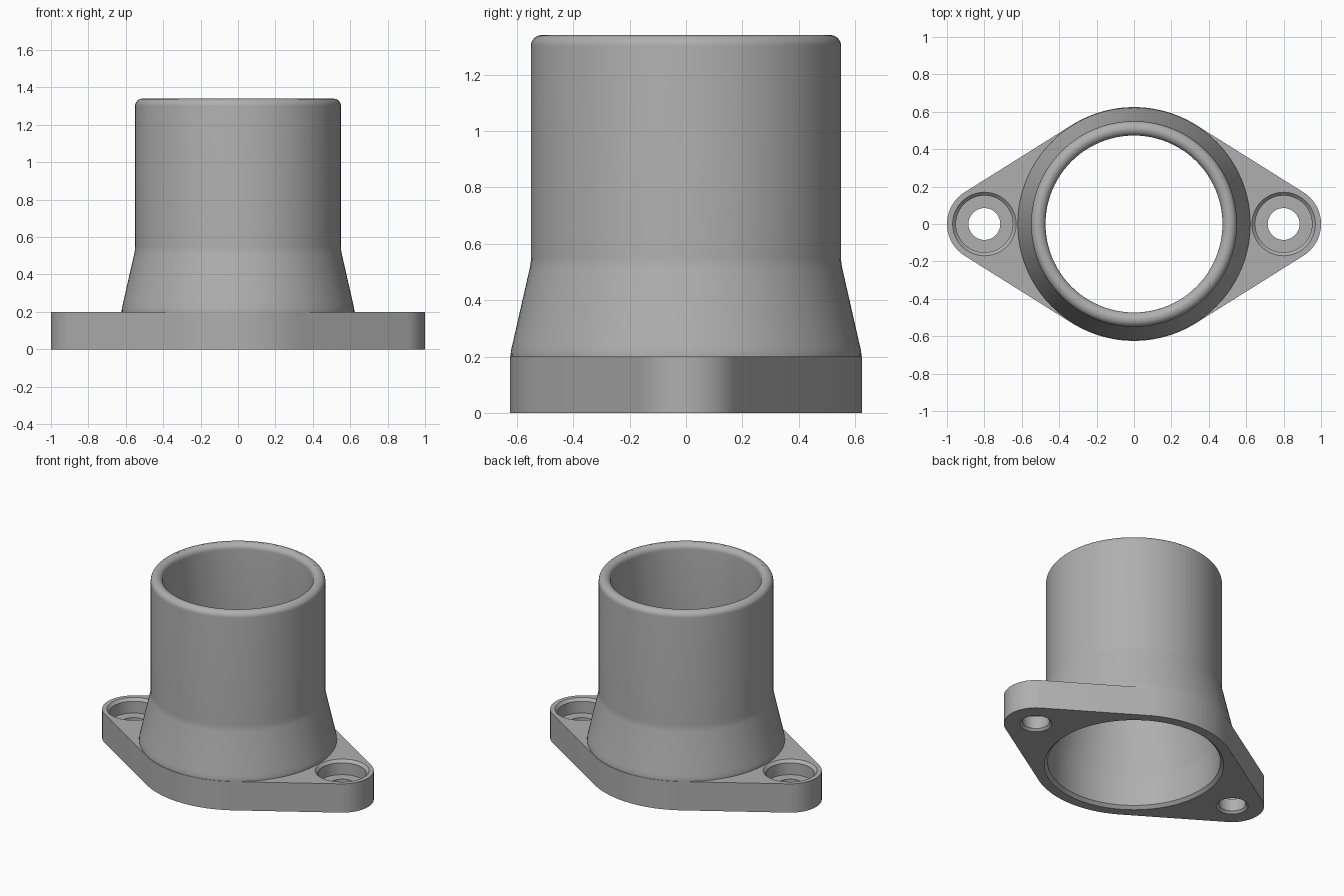
import bpy, bmesh
from math import cos, sin, pi, acos, radians

cube = bpy.data.objects.get("Cube")
if cube:
    bpy.data.objects.remove(cube, do_unlink=True)

# Material
grey = bpy.data.materials.new("plain_grey")
grey.use_nodes = True
colour = (0.43, 0.43, 0.43, 1)
grey.diffuse_color = colour
grey.node_tree.nodes["Principled BSDF"].inputs["Base Color"].default_value = colour

FLANGE_H, BODY_R, EAR_R, EAR_X = 0.2, 0.625, 0.2, 0.8
TOP, TUBE_R, BORE_R, FILLET = 1.34, 0.55, 0.473, 0.038


def finish(name, bm):
    bmesh.ops.remove_doubles(bm, verts=bm.verts, dist=1e-5)
    bmesh.ops.recalc_face_normals(bm, faces=bm.faces)
    mesh = bpy.data.meshes.new(name)
    bm.to_mesh(mesh)
    bm.free()
    mesh.materials.append(grey)
    obj = bpy.data.objects.new(name, mesh)
    bpy.context.collection.objects.link(obj)
    return obj


def lathe(name, profile, x=0, steps=96):
    """Solid of revolution from (radius, z) points starting and ending on the axis."""
    bm = bmesh.new()
    verts = [bm.verts.new((x + r, 0, z)) for r, z in profile]
    edges = [bm.edges.new(pair) for pair in zip(verts, verts[1:])]
    bmesh.ops.spin(bm, geom=verts + edges, cent=(x, 0, 0), axis=(0, 0, 1),
                   angle=2 * pi, steps=steps)
    return finish(name, bm)


def arc(cx, cy, r, start, end, n):
    return [(cx + r * cos(start + (end - start) * i / n),
             cy + r * sin(start + (end - start) * i / n)) for i in range(n + 1)]


def combine(target, other, operation):
    mod = target.modifiers.new(other.name, 'BOOLEAN')
    mod.object, mod.operation, mod.solver = other, operation, 'EXACT'
    bpy.context.view_layer.objects.active = target
    bpy.ops.object.modifier_apply(modifier=mod.name)
    bpy.data.objects.remove(other, do_unlink=True)


# Flange: two round ears joined to the round body by tangent lines
a = acos((BODY_R - EAR_R) / EAR_X)
outline = (arc(EAR_X, 0, EAR_R, -a, a, 28) + arc(0, 0, BODY_R, a, pi - a, 32)
           + arc(-EAR_X, 0, EAR_R, pi - a, pi + a, 28)
           + arc(0, 0, BODY_R, pi + a, 2 * pi - a, 32))
bm = bmesh.new()
base = bm.faces.new([bm.verts.new((x, y, 0)) for x, y in outline])
top = bmesh.ops.extrude_face_region(bm, geom=[base])["geom"]
bmesh.ops.translate(bm, vec=(0, 0, FLANGE_H),
                    verts=[v for v in top if isinstance(v, bmesh.types.BMVert)])
flange = finish("flanged_pipe_fitting", bm)

# Tube with a flared foot and a rounded outer lip
tube = lathe("tube", [(0, 0.1), (0.622, 0.1), (0.622, 0.21), (0.62, 0.225), (0.614, 0.25),
                      (0.555, 0.51), (0.551, 0.53), (TUBE_R, 0.55)]
             + arc(TUBE_R - FILLET, TOP - FILLET, FILLET, 0, pi / 2, 8) + [(0, TOP)])
combine(flange, tube, 'UNION')

# Bore: chamfered mouth below, tapering to the tube, rounded inner lip
bore = lathe("bore", [(0, -0.1), (0.56, -0.1), (0.56, 0), (0.54, 0.02), (0.54, 0.21),
                      (0.536, 0.25), (0.478, 0.51), (BORE_R, 0.55)]
             + arc(BORE_R + FILLET, TOP - FILLET, FILLET, pi, pi / 2 + 0.1, 8)
             + [(BORE_R + FILLET, TOP + 0.1), (0, TOP + 0.1)])
combine(flange, bore, 'DIFFERENCE')

# Counterbored bolt holes with chamfered edges
for side in (-1, 1):
    hole = lathe("bolt_hole", [(0, -0.1), (0.1, -0.1), (0.1, 0), (0.085, 0.015), (0.085, 0.1),
                               (0.152, 0.1), (0.152, 0.182), (0.17, FLANGE_H),
                               (0.17, 0.205), (0, 0.205)], side * EAR_X, 48)
    combine(flange, hole, 'DIFFERENCE')

# Smooth curved walls, crisp edges
bpy.ops.object.select_all(action='DESELECT')
flange.select_set(True)
bpy.context.view_layer.objects.active = flange
bpy.ops.object.shade_smooth_by_angle(angle=radians(30))
